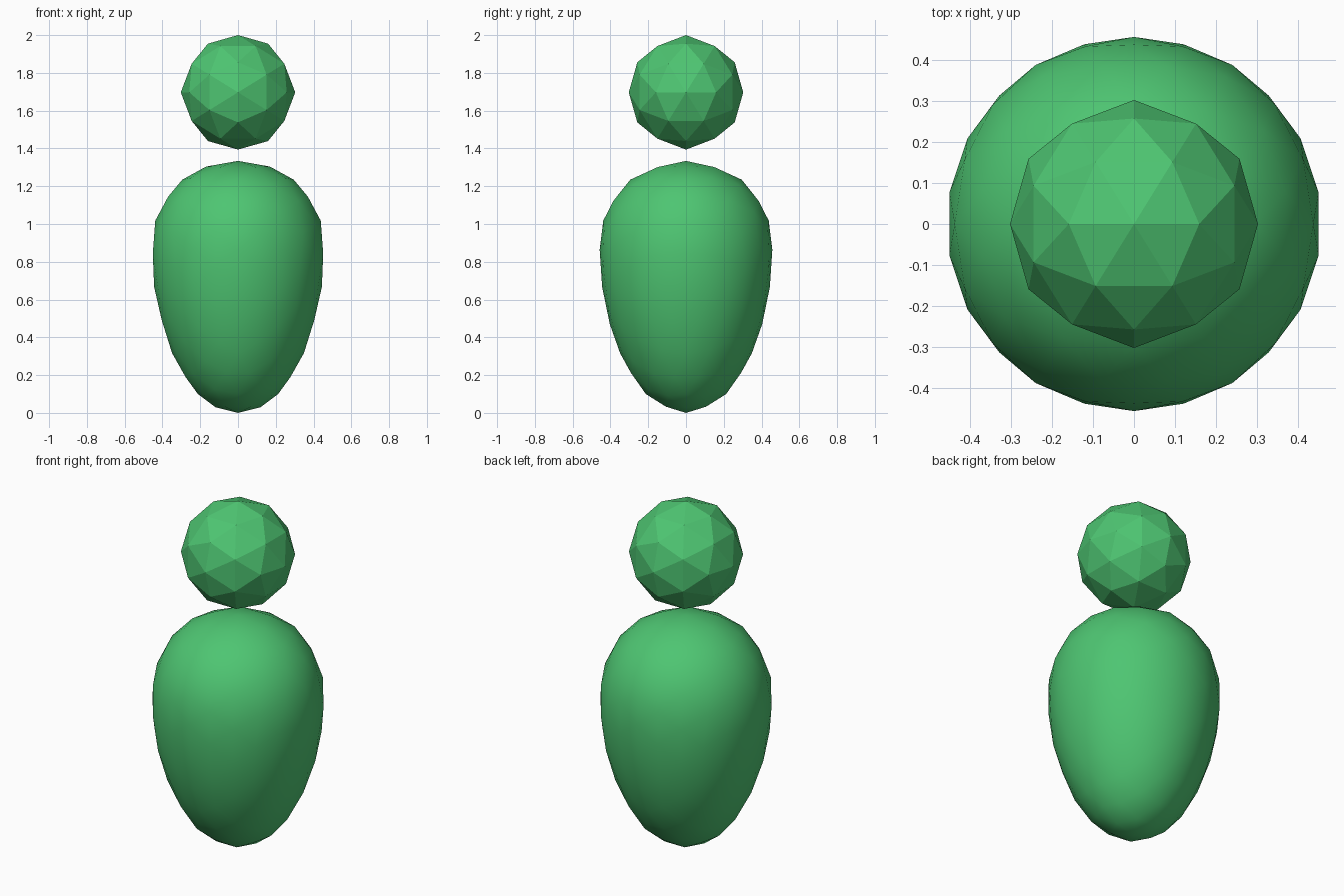
import bpy, bmesh, math
from mathutils import Vector

if "Cube" in bpy.data.objects:
    bpy.data.objects.remove(bpy.data.objects["Cube"])

PHI = (1 + math.sqrt(5)) / 2

green = bpy.data.materials.new("leaf green")
green.diffuse_color = (0.076, 0.56, 0.168, 1)
green.use_nodes = True
green.node_tree.nodes["Principled BSDF"].inputs["Base Color"].default_value = green.diffuse_color


def geodesic(name, halvings, shape, smooth):
    """Icosahedron with axis-aligned edges, split evenly, rounded, then shaped."""
    bm = bmesh.new()
    for a in (-1, 1):
        for b in (-PHI, PHI):
            for co in ((a, 0, b), (0, b, a), (b, a, 0)):
                bm.verts.new(co)
    bmesh.ops.convex_hull(bm, input=bm.verts[:])
    for _ in range(halvings):
        bmesh.ops.subdivide_edges(bm, edges=bm.edges[:], cuts=1, use_grid_fill=True)
    bmesh.ops.triangulate(bm, faces=[f for f in bm.faces if len(f.verts) > 3])
    for v in bm.verts:
        v.co = shape(v.co.normalized())
    bmesh.ops.recalc_face_normals(bm, faces=bm.faces[:])
    for f in bm.faces:
        f.smooth = smooth
    mesh = bpy.data.meshes.new(name)
    bm.to_mesh(mesh)
    bm.free()
    mesh.materials.append(green)
    obj = bpy.data.objects.new(name, mesh)
    bpy.context.collection.objects.link(obj)
    return obj


# Body width factor by height on the unit ball: narrow foot, broad shoulders
WIDTH = [(-1.01, .40), (-.85, .404), (-.53, .41), (-.3, .422), (0, .444), (.15, .46),
         (.3, .479), (.526, .515), (.7, .54), (.85, .562), (1.01, .575)]


def body_shape(p):
    for (h0, w0), (h1, w1) in zip(WIDTH, WIDTH[1:]):
        if h0 <= p.z <= h1:
            w = w0 + (w1 - w0) * (p.z - h0) / (h1 - h0)
            return Vector((p.x * w, p.y * w, 0.667 + 0.667 * p.z))


# Smooth egg-shaped body
geodesic("body", 2, body_shape, True)

# Faceted floating head
geodesic("head", 1, lambda p: p * 0.303 + Vector((0, 0, 1.697)), False)
